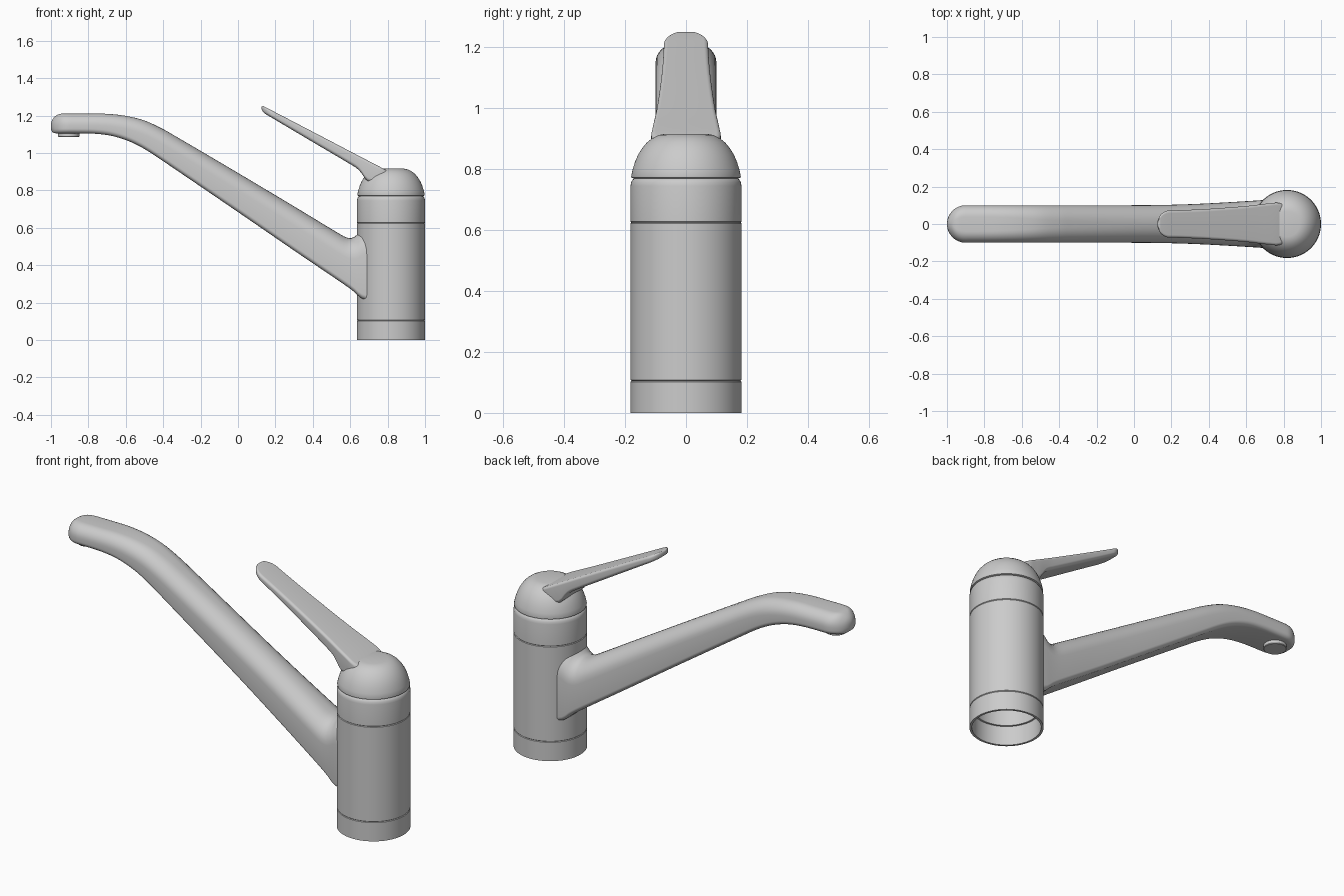
import bpy, bmesh
from math import sin, cos, pi, sqrt
from mathutils import Matrix

if "Cube" in bpy.data.objects:
    bpy.data.objects.remove(bpy.data.objects["Cube"])

AXIS_X = 0.818


def finish(name, bm):
    bmesh.ops.remove_doubles(bm, verts=bm.verts, dist=1e-5)
    bmesh.ops.recalc_face_normals(bm, faces=bm.faces)
    mesh = bpy.data.meshes.new(name)
    bm.to_mesh(mesh)
    bm.free()
    obj = bpy.data.objects.new(name, mesh)
    bpy.context.collection.objects.link(obj)
    return obj


def lathe(name, profile, x=AXIS_X, closed=False, steps=72):
    """Spin an (r, z) profile around a vertical axis."""
    bm = bmesh.new()
    vs = [bm.verts.new((r, 0, z)) for r, z in profile]
    pairs = list(zip(vs, vs[1:])) + ([(vs[-1], vs[0])] if closed else [])
    es = [bm.edges.new(p) for p in pairs]
    bmesh.ops.spin(bm, geom=vs + es, cent=(0, 0, 0), axis=(0, 0, 1),
                   angle=2 * pi, steps=steps, use_merge=False)
    bmesh.ops.transform(bm, matrix=Matrix.Translation((x, 0, 0)), verts=bm.verts)
    return finish(name, bm)


def interp(pts, x):
    """Smooth (Hermite) curve through (x, value) points."""
    def slope(i):
        a, b = pts[max(i - 1, 0)], pts[min(i + 1, len(pts) - 1)]
        return (b[1] - a[1]) / (b[0] - a[0])
    i = 0
    while i < len(pts) - 2 and x > pts[i + 1][0]:
        i += 1
    (x0, y0), (x1, y1) = pts[i], pts[i + 1]
    h = x1 - x0
    t = (x - x0) / h
    return ((2*t**3 - 3*t**2 + 1) * y0 + (t**3 - 2*t**2 + t) * h * slope(i)
            + (3*t**2 - 2*t**3) * y1 + (t**3 - t**2) * h * slope(i + 1))


def loft(name, x0, x1, top, bottom, width, tip, r_top, r_bot, steps):
    """Bar along x with rounded-box sections and a rounded tip at x0."""
    bm = bmesh.new()
    xs = [x0 + tip * (1 - cos(pi / 2 * i / 14)) for i in range(14)]
    xs += [x0 + tip + (x1 - x0 - tip) * i / steps for i in range(steps + 1)]
    rings = []
    for x in xs:
        zt, zb, w = interp(top, x), interp(bottom, x), interp(width, x)
        rt, rb = r_top(zt - zb), r_bot
        ease = lambda r: sqrt(max(0, 1 - (1 - min((x - x0) / r, 1)) ** 2))
        w = max(w * ease(tip), 0.002)
        zt -= rt * (1 - ease(rt))
        zb += rb * (1 - ease(rb))
        h = zt - zb
        rt_z, rb_z = min(rt, 0.6 * h), min(rb, 0.38 * h)
        rt_y, rb_y = min(rt, 0.95 * w), min(rb, 0.95 * w)
        half = [(w - rb_y + rb_y * sin(a), zb + rb_z - rb_z * cos(a))
                for a in (pi / 2 * i / 6 for i in range(7))]
        half += [(w - rt_y + rt_y * cos(a), zt - rt_z + rt_z * sin(a))
                 for a in (pi / 2 * i / 8 for i in range(9))]
        loop = half + [(-y, z) for y, z in reversed(half)]
        rings.append([bm.verts.new((x, y, z)) for y, z in loop])
    n = len(rings[0])
    for a, b in zip(rings, rings[1:]):
        for i in range(n):
            bm.faces.new((a[i], a[(i + 1) % n], b[(i + 1) % n], b[i]))
    bm.faces.new(rings[0])
    bm.faces.new(rings[-1])
    return finish(name, bm)


# Hollow column in three stacked sections with fine seams
lathe("base_ring", [(0.17, 0), (0.182, 0), (0.182, 0.102), (0.179, 0.105),
                    (0.17, 0.105)], closed=True)
lathe("column", [(0.16, 0.105), (0.179, 0.105), (0.182, 0.108), (0.182, 0.622),
                 (0.179, 0.625), (0.16, 0.625)], closed=True)
lathe("collar", [(0, 0.74), (0.16, 0.74), (0.16, 0.625), (0.179, 0.625),
                 (0.182, 0.628), (0.182, 0.745), (0.18, 0.757), (0.175, 0.766),
                 (0.167, 0.771), (0, 0.771)])

# Domed cap
lathe("cap", [(0, 0.769), (0.172, 0.769), (0.179, 0.772), (0.18, 0.777),
              (0.175, 0.8), (0.167, 0.825), (0.157, 0.848), (0.144, 0.869),
              (0.128, 0.888), (0.11, 0.902), (0.09, 0.912), (0.068, 0.916),
              (0, 0.916)])

# Spout arm, trimmed where it enters the column wall
spout = loft(
    "spout", -1, 0.74,
    top=[(-1, 1.21), (-0.8, 1.21), (-0.7, 1.209), (-0.6, 1.198), (-0.5, 1.173),
         (-0.4, 1.127), (-0.33, 1.087), (-0.2, 1.011), (0, 0.893), (0.3, 0.714),
         (0.54, 0.569), (0.58, 0.548), (0.61, 0.545), (0.64, 0.566), (0.67, 0.6),
         (0.74, 0.62)],
    bottom=[(-1, 1.105), (-0.85, 1.105), (-0.77, 1.103), (-0.69, 1.094),
            (-0.62, 1.076), (-0.55, 1.048), (-0.48, 1.009), (-0.4, 0.956),
            (0, 0.684), (0.3, 0.478), (0.58, 0.288), (0.62, 0.258), (0.66, 0.223),
            (0.74, 0.2)],
    width=[(-1, 0.1), (-0.3, 0.1), (0.1, 0.101), (0.3, 0.106), (0.5, 0.116),
           (0.74, 0.131)],
    tip=0.1, r_top=lambda h: 0.03 + 0.3 * h, r_bot=0.025, steps=84)
cutter = lathe("column_cutter", [(0, 0), (0.172, 0), (0.172, 0.75), (0, 0.75)])
cutter.hide_render = True
trim = spout.modifiers.new("trim", 'BOOLEAN')
trim.operation, trim.object, trim.solver = 'DIFFERENCE', cutter, 'EXACT'

# Outlet under the spout tip
lathe("outlet", [(0, 1.086), (0.054, 1.086), (0.057, 1.089), (0.057, 1.12), (0, 1.12)],
      x=-0.905, steps=48)

# Lever handle running into the cap
loft("lever", 0.125, 0.84,
     top=[(0.125, 1.256), (0.4, 1.113), (0.66, 0.977), (0.775, 0.917), (0.84, 0.88)],
     bottom=[(0.125, 1.221), (0.4, 1.058), (0.6, 0.94), (0.64, 0.914), (0.665, 0.885),
             (0.69, 0.85), (0.84, 0.82)],
     width=[(0.125, 0.072), (0.25, 0.074), (0.4, 0.081), (0.6, 0.096), (0.72, 0.11),
            (0.78, 0.112), (0.84, 0.08)],
     tip=0.065, r_top=lambda h: 0.015, r_bot=0.02, steps=40)

# Smooth shading with crisp seams
bpy.ops.object.select_all(action='SELECT')
bpy.context.view_layer.objects.active = spout
bpy.ops.object.shade_smooth_by_angle(angle=0.6)
cutter.hide_set(True)
